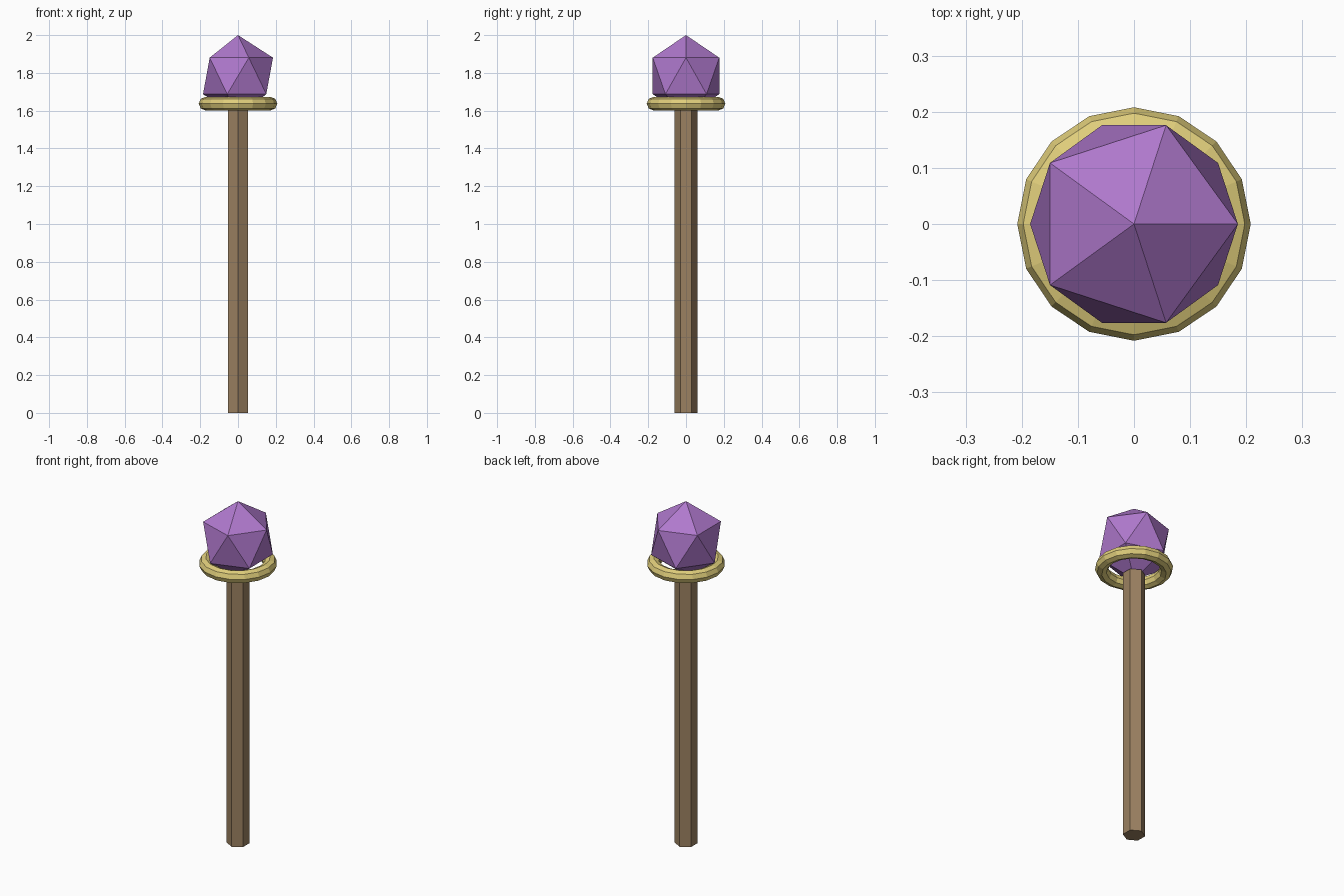
import bpy

if "Cube" in bpy.data.objects:
    bpy.data.objects.remove(bpy.data.objects["Cube"])


def finish(name, color):
    obj = bpy.context.object
    obj.name = name
    mat = bpy.data.materials.new(name + "_material")
    mat.diffuse_color = (*color, 1)
    mat.use_nodes = True
    mat.node_tree.nodes["Principled BSDF"].inputs["Base Color"].default_value = mat.diffuse_color
    obj.data.materials.append(mat)
    bpy.ops.object.transform_apply(location=False, rotation=False, scale=True)
    bpy.ops.object.shade_flat()
    return obj


# Six-sided wooden shaft
bpy.ops.mesh.primitive_cylinder_add(vertices=6, radius=0.06, depth=1.6, location=(0, 0, 0.8))
finish("shaft", (0.33, 0.22, 0.12))

# Gold collar ring around the base of the crystal
bpy.ops.mesh.primitive_torus_add(major_segments=16, minor_segments=8,
                                 major_radius=0.172, minor_radius=0.036,
                                 location=(0, 0, 1.637))
finish("collar_ring", (0.75, 0.62, 0.2))

# Faceted crystal, slightly stretched upwards, resting on the shaft
bpy.ops.mesh.primitive_ico_sphere_add(subdivisions=1, radius=1, location=(0, 0, 1.784),
                                      scale=(0.207, 0.207, 0.216))
finish("crystal", (0.43, 0.19, 0.61))
